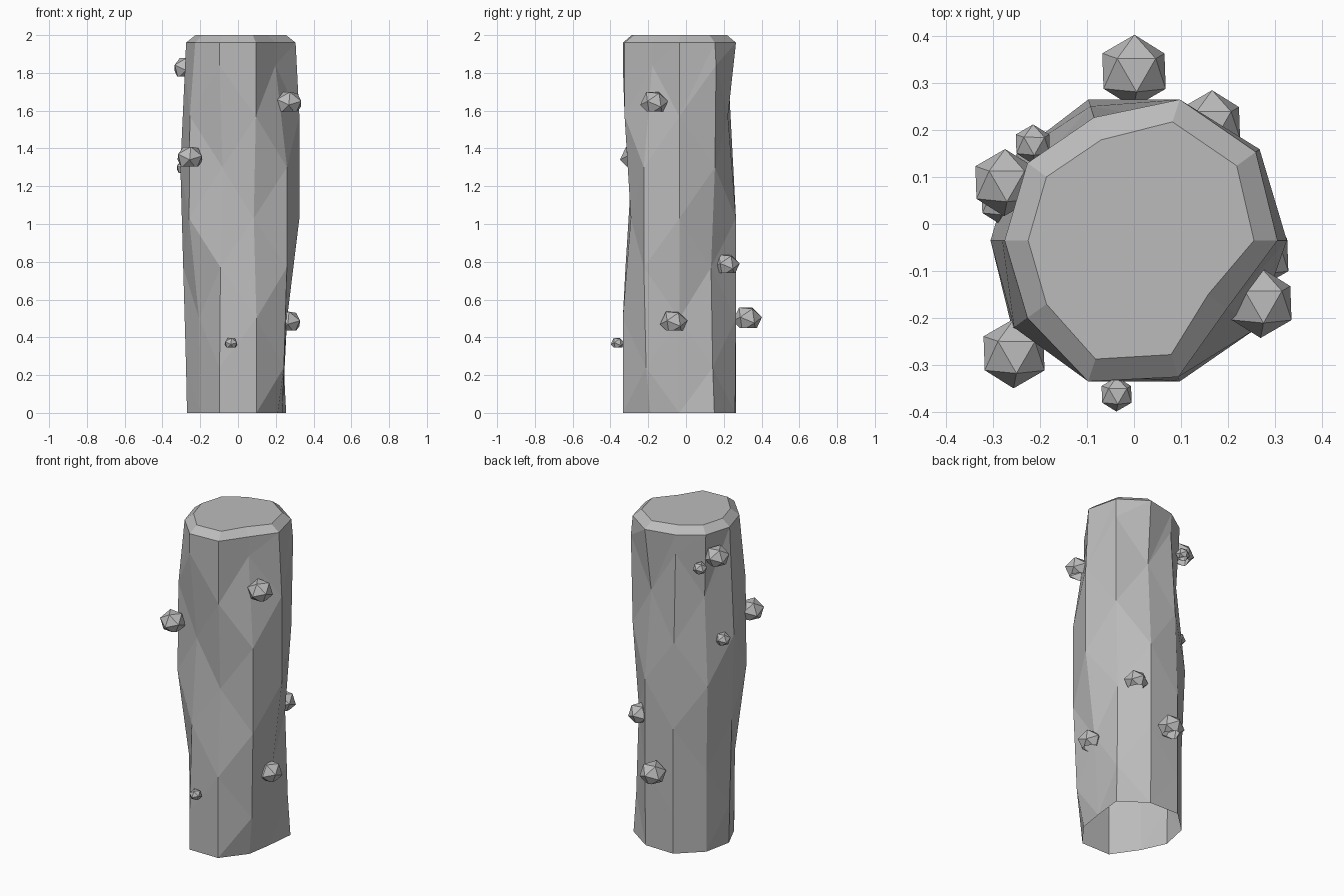
import bpy
import bmesh
from math import cos, sin, radians
from mathutils import Vector, Matrix

default_cube = bpy.data.objects.get("Cube")
if default_cube:
    bpy.data.objects.remove(default_cube, do_unlink=True)

bark = bpy.data.materials.new("grey_bark")
bark.use_nodes = True
bark.diffuse_color = (0.5, 0.5, 0.505, 1)
bark.node_tree.nodes["Principled BSDF"].inputs["Base Color"].default_value = bark.diffuse_color


def add_object(name, bm):
    mesh = bpy.data.meshes.new(name)
    bm.to_mesh(mesh)
    bm.free()
    mesh.materials.append(bark)
    obj = bpy.data.objects.new(name, mesh)
    bpy.context.collection.objects.link(obj)


# Trunk: ten columns of points, alternating heights so the facets form diamonds
EVEN_LEVELS = (0, 0.5, 1.03, 1.57, 1.96)
ODD_LEVELS = (0, 0.24, 0.77, 1.3, 1.84, 1.96)
COLUMN_RADII = (
    (0.235, 0.26, 0.325, 0.325, 0.305),
    (0.315, 0.3, 0.285, 0.32, 0.33, 0.32),
    (0.31, 0.315, 0.315, 0.27, 0.315),
    (0.315, 0.315, 0.315, 0.3, 0.27, 0.275),
    (0.29, 0.29, 0.31, 0.26, 0.28),
    (0.27, 0.275, 0.29, 0.305, 0.28, 0.275),
    (0.25, 0.255, 0.32, 0.315, 0.28),
    (0.315, 0.315, 0.3, 0.265, 0.315, 0.315),
    (0.315, 0.315, 0.27, 0.305, 0.305),
    (0.26, 0.3, 0.32, 0.32, 0.245, 0.245),
)
AXIS_Y = -0.035


def trunk_point(column, radius, z):
    angle = radians(36 * column)
    return Vector((radius * cos(angle), AXIS_Y + radius * sin(angle), z))


def build_trunk():
    bm = bmesh.new()
    columns, cap = [], []
    for i, radii in enumerate(COLUMN_RADII):
        levels = ODD_LEVELS if i % 2 else EVEN_LEVELS
        columns.append([bm.verts.new(trunk_point(i, r, z)) for r, z in zip(radii, levels)])
        cap.append(bm.verts.new(trunk_point(i, radii[-1] - 0.05, 2)))
    count = len(columns)
    for i in range(count):
        j = (i + 1) % count
        a, b = columns[i], columns[j]
        # Zip neighbouring columns together with triangles
        m = n = 0
        while m < len(a) - 1 or n < len(b) - 1:
            step_a = n == len(b) - 1 or (m < len(a) - 1 and a[m + 1].co.z < b[n + 1].co.z)
            if step_a:
                bm.faces.new((a[m], b[n], a[m + 1]))
                m += 1
            else:
                bm.faces.new((a[m], b[n], b[n + 1]))
                n += 1
        # Bevelled rim
        bm.faces.new((a[-1], b[-1], cap[j], cap[i]))
    # Flat top; the underside stays open
    bm.faces.new(cap)
    add_object("trunk", bm)


# Knots: faceted domes, open underneath
def build_knot(name, x, y, base, radius):
    bm = bmesh.new()
    bmesh.ops.create_icosphere(bm, subdivisions=1, radius=radius)
    bm.normal_update()
    top = max(bm.faces, key=lambda f: f.normal.z)
    turn = top.normal.rotation_difference(Vector((0.1, 0, 1))).to_matrix()
    spin = Matrix.Rotation(radians(30), 3, 'Z')
    bmesh.ops.rotate(bm, verts=bm.verts, cent=(0, 0, 0), matrix=spin @ turn)
    bmesh.ops.scale(bm, verts=bm.verts, vec=(1, 1, 0.95))
    bmesh.ops.bisect_plane(
        bm, geom=bm.verts[:] + bm.edges[:] + bm.faces[:],
        plane_co=(0, 0, -0.6 * radius), plane_no=(0, 0, -1), clear_outer=True)
    bmesh.ops.translate(bm, verts=bm.verts, vec=(x, y, base + 0.6 * radius))
    add_object(name, bm)


build_trunk()
KNOTS = {
    "back_knot": (0, 0.325, 0.45, 0.078),
    "front_small_knot": (-0.037, -0.362, 0.345, 0.037),
    "front_side_knot": (-0.255, -0.275, 1.305, 0.075),
    "upper_front_knot": (0.27, -0.168, 1.595, 0.075),
    "upper_side_knot": (-0.275, 0.088, 1.78, 0.072),
    "upper_small_knot": (-0.215, 0.17, 1.74, 0.042),
    "middle_small_knot": (-0.285, 0.045, 1.27, 0.045),
    "lower_side_knot": (0.265, -0.065, 0.435, 0.073),
    "back_corner_knot": (0.165, 0.215, 0.74, 0.07),
}
for knot_name, place in KNOTS.items():
    build_knot(knot_name, *place)
